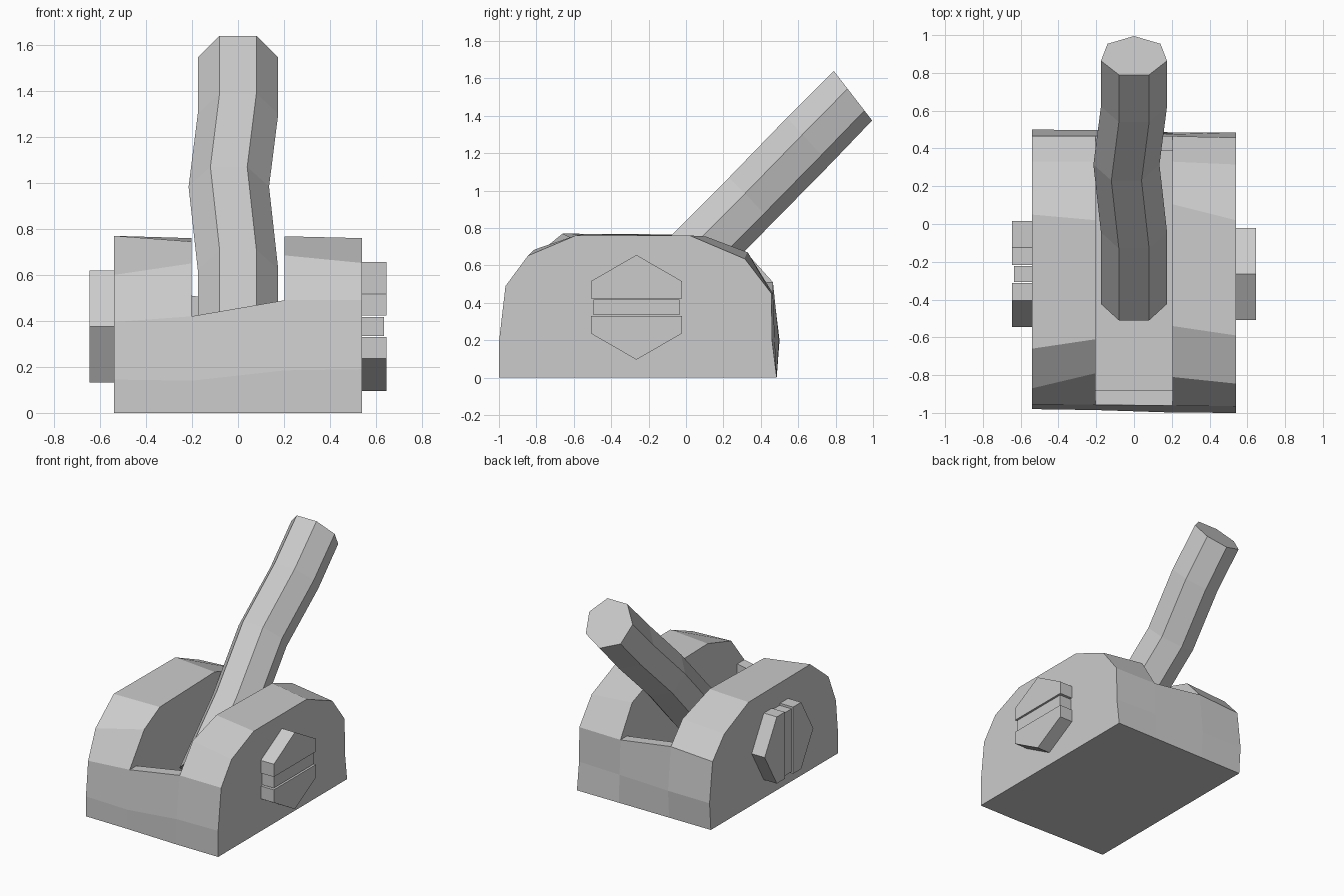
import bpy, bmesh

cube = bpy.data.objects.get("Cube")
if cube:
    bpy.data.objects.remove(cube, do_unlink=True)

grey = bpy.data.materials.new("plain grey")
grey.use_nodes = True
grey.diffuse_color = (0.6, 0.6, 0.6, 1)
grey.node_tree.nodes["Principled BSDF"].inputs["Base Color"].default_value = (0.6, 0.6, 0.6, 1)


def loft(name, rings, caps=True):
    """Skin a list of equal-length rings of 3D points, flat shaded."""
    bm = bmesh.new()
    loops = [[bm.verts.new(p) for p in ring] for ring in rings]
    n = len(loops[0])
    for a, b in zip(loops, loops[1:]):
        for i in range(n):
            j = (i + 1) % n
            bm.faces.new((a[i], a[j], b[j], b[i]))
    if caps:
        bm.faces.new(loops[0])
        bm.faces.new(loops[-1])
    bmesh.ops.recalc_face_normals(bm, faces=bm.faces)
    mesh = bpy.data.meshes.new(name)
    bm.to_mesh(mesh)
    bm.free()
    mesh.materials.append(grey)
    obj = bpy.data.objects.new(name, mesh)
    bpy.context.collection.objects.link(obj)
    return obj


def at_x(x, profile):
    return [(x, y, z) for y, z in profile]


# Cheek side profiles (y, z), from bottom front over the top to bottom back
right_outer = [(-0.98, 0), (-0.98, 0.145), (-0.955, 0.395), (-0.87, 0.60), (-0.66, 0.77),
               (0.05, 0.765), (0.33, 0.64), (0.465, 0.49), (0.50, 0.20), (0.485, 0)]
right_inner = [(-0.985, 0), (-0.985, 0.14), (-0.957, 0.42), (-0.79, 0.65), (-0.61, 0.745),
               (0.02, 0.76), (0.33, 0.66), (0.465, 0.51), (0.497, 0.20), (0.485, 0)]
left_inner = [(-0.998, 0), (-0.998, 0.185), (-0.962, 0.49), (-0.81, 0.685), (-0.54, 0.768),
              (0.105, 0.755), (0.33, 0.67), (0.465, 0.45), (0.475, 0.20), (0.485, 0)]
left_outer = [(-1, 0), (-1, 0.19), (-0.965, 0.49), (-0.845, 0.652), (-0.59, 0.76),
              (0.02, 0.76), (0.315, 0.635), (0.457, 0.45), (0.46, 0.20), (0.485, 0)]
HALF, SLOT = 0.54, 0.203
loft("right_cheek", [at_x(-HALF, right_outer), at_x(-SLOT, right_inner)])
loft("left_cheek", [at_x(SLOT, left_inner), at_x(HALF, left_outer)])


# Middle trough: low rims front and back with a sunken floor between
def trough(cheek):
    front, back, floor = cheek[2], cheek[7], 0.12
    return cheek[:3] + [(-0.88, front[1]), (-0.88, floor), (0.39, floor),
                        (0.39, back[1])] + cheek[7:]


loft("middle_trough", [at_x(-SLOT, trough(right_inner)), at_x(SLOT, trough(left_inner))], caps=False)

# Lever: seven-sided bar; each ring is (x shift, top edge y, top edge z, across y, across z)
section = [(-0.08, 0), (0.08, 0), (0.175, 0.36), (0.14, 0.8), (0, 1), (-0.14, 0.8), (-0.175, 0.36)]
stations = [(0, -0.51, 0.325, 0.24, -0.24), (0, -0.13, 0.71, 0.24, -0.24),
            (-0.04, 0.23, 1.07, 0.235, -0.24), (0, 0.54, 1.39, 0.23, -0.25),
            (0, 0.79, 1.64, 0.205, -0.265)]
loft("lever", [[(sx + x, y + f * dy, z + f * dz) for x, f in section]
               for sx, y, z, dy, dz in stations])

# Hexagonal bolts: two raised halves and a slightly sunken bar in the slot
half_hex = [(-0.243, 0.047), (0.243, 0.047), (0.243, 0.14), (0, 0.28), (-0.243, 0.14)]
bar = [(-0.23, -0.042), (0.23, -0.042), (0.23, 0.042), (-0.23, 0.042)]


def bolt(side, sign, turned):
    def plate(part, points, out):
        pts = [(v, u) if turned else (u, v) for u, v in points]
        pts = [(u - 0.265, v + 0.376) for u, v in pts]
        loft(f"{side}_bolt_{part}", [at_x(sign * 0.53, pts), at_x(sign * out, pts)])
    plate("half_a", half_hex, 0.645)
    plate("half_b", [(u, -v) for u, v in half_hex], 0.645)
    plate("slot_bar", bar, 0.635)


bolt("left", 1, False)
bolt("right", -1, True)
